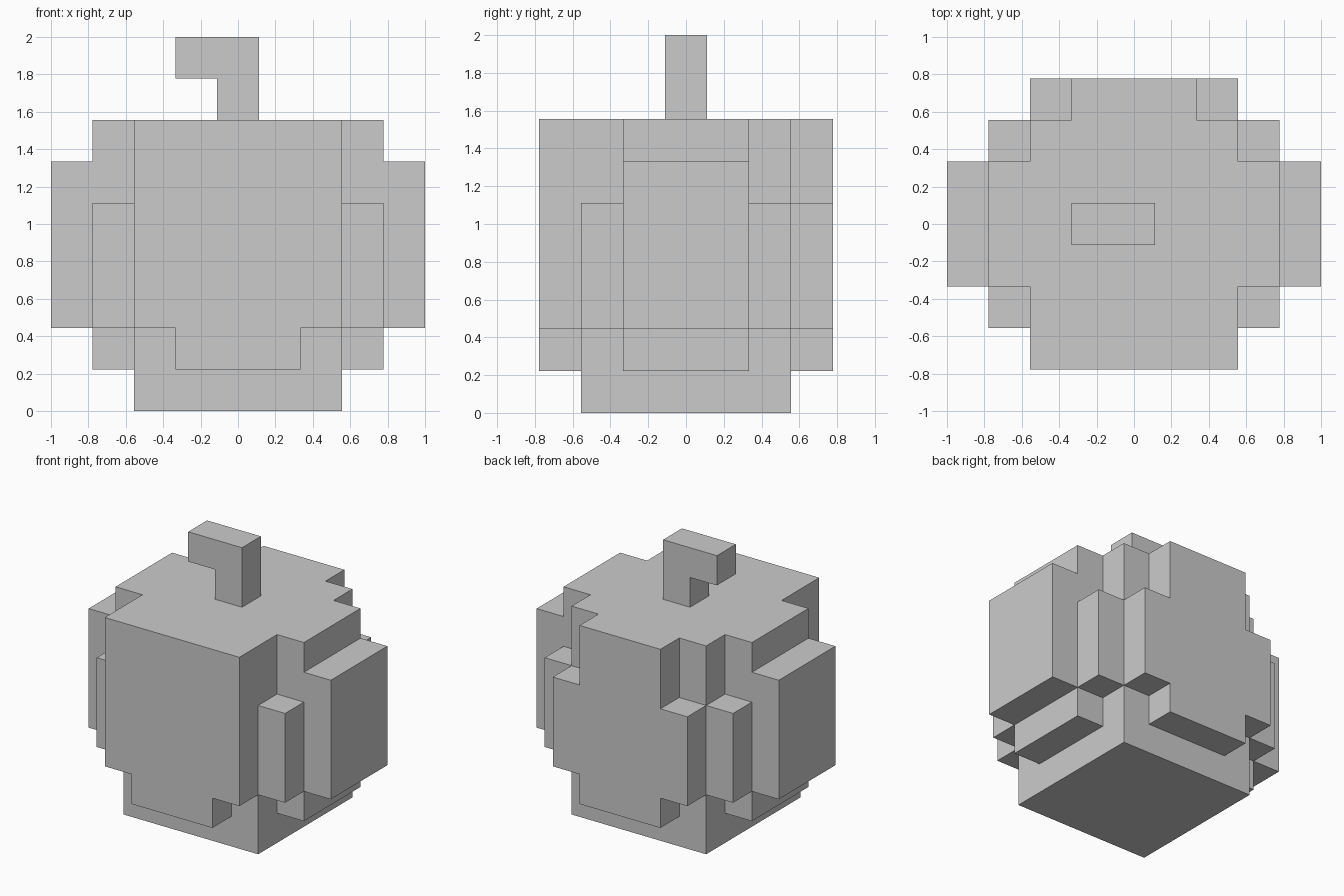
import bpy, bmesh
from itertools import product
from mathutils import Vector

if "Cube" in bpy.data.objects:
    bpy.data.objects.remove(bpy.data.objects["Cube"])

U = 2 / 9  # one block


def blocks(name, boxes, open_base=None):
    """Fuse boxes (x0,x1,y0,y1,z0,z1 in half-block-centred units) into one skin."""
    cells = set()
    for x0, x1, y0, y1, z0, z1 in boxes:
        spans = [range(round(b - a)) for a, b in ((x0, x1), (y0, y1), (z0, z1))]
        cells |= {(x0 + i, y0 + j, z0 + k) for i, j, k in product(*spans)}
    bm = bmesh.new()
    for c in cells:
        for axis, side in product(range(3), (0, 1)):
            near = list(c)
            near[axis] += 1 if side else -1
            if tuple(near) in cells:
                continue
            if axis == 2 and not side and c[2] == open_base:
                continue
            quad = []
            for a, b in ((0, 0), (1, 0), (1, 1), (0, 1)):
                p = Vector(c)
                p[axis] += side
                p[(axis + 1) % 3] += a
                p[(axis + 2) % 3] += b
                quad.append(bm.verts.new(p * U))
            bm.faces.new(quad if side else quad[::-1])
    bmesh.ops.remove_doubles(bm, verts=bm.verts, dist=1e-4)
    bmesh.ops.dissolve_limit(bm, angle_limit=0.01, verts=bm.verts, edges=bm.edges)
    mesh = bpy.data.meshes.new(name)
    bm.to_mesh(mesh)
    bm.free()
    ob = bpy.data.objects.new(name, mesh)
    bpy.context.collection.objects.link(ob)
    return ob


# Core, front panel with lower step, back panel with narrower top and bottom
body = [
    (-2.5, 2.5, -2.5, 2.5, 0, 7),
    (-2.5, 2.5, -3.5, -2.5, 2, 7),
    (-1.5, 1.5, -3.5, -2.5, 1, 2),
    (-1.5, 1.5, 2.5, 3.5, 1, 7),
    (-2.5, 2.5, 2.5, 3.5, 2, 5),
]
# Stepped side bulges and the four corner columns, mirrored left and right
for s in (-1, 1):
    for a, b, y0, y1, z0, z1 in (
        (2.5, 3.5, -1.5, 1.5, 1, 7),
        (3.5, 4.5, -1.5, 1.5, 2, 6),
        (2.5, 3.5, -2.5, -1.5, 2, 5),
        (2.5, 3.5, 1.5, 2.5, 2, 5),
    ):
        body.append((*sorted((s * a, s * b)), y0, y1, z0, z1))
blocks("body", body)

# Hooked stem, open where it sits on the body
blocks("stem", [(-0.5, 0.5, -0.5, 0.5, 7, 9),
                (-1.5, -0.5, -0.5, 0.5, 8, 9)], open_base=7)
